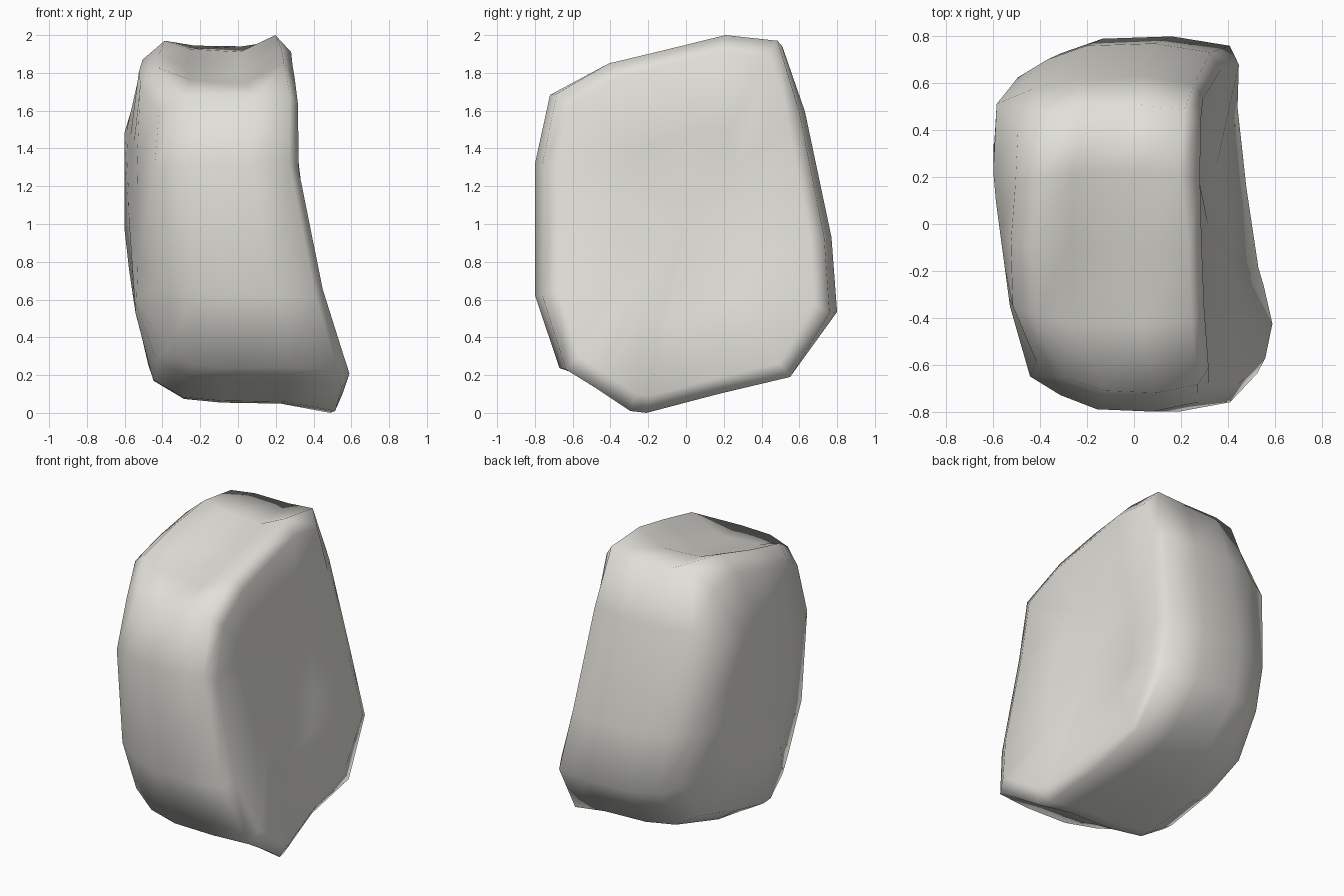
import bpy, bmesh

cube = bpy.data.objects.get("Cube")
if cube:
    bpy.data.objects.remove(cube)


def interp(v, pts):
    """Piecewise linear lookup through (input, output) pairs."""
    if v <= pts[0][0]:
        return pts[0][1]
    for (a, p), (b, q) in zip(pts, pts[1:]):
        if v <= b:
            return p + (q - p) * (v - a) / (b - a)
    return pts[-1][1]


def clamp(v):
    return max(0, min(1, v))


# Side outline of the slab (y, z)
OUTLINE = [(-.8, 1.32), (-.72, 1.69), (-.43, 1.85), (-.1, 1.925), (.22, 2), (.51, 1.97),
           (.63, 1.6), (.77, .93), (.8, .53), (.58, .19), (.18, .1), (-.22, 0), (-.31, .01),
           (-.5, .13), (-.67, .23), (-.8, .62)]

# Limits of the two broad faces
LEFT_Z = [(.06, -.36), (.11, -.42), (.2, -.46), (.45, -.53), (.9, -.6), (1.56, -.6),
          (1.92, -.49), (1.97, -.46)]
LEFT_Y = [(-.75, -.36), (-.69, -.43), (-.42, -.52), (.18, -.6), (.52, -.6), (.67, -.45)]
RIGHT_Z = [(0, .62), (.2, .6), (.61, .47), (1.32, .32), (1.65, .32), (1.92, .28), (2, .24)]
RIGHT_Y = [(-.7, -.02), (-.45, 0), (-.17, -.09), (.4, -.17), (.5, -.16), (.68, -.05)]

# Depth of the hollow along the top
DISH = [(-.43, .1), (-.1, .12), (.22, .08), (.51, .02)]

# Loft stations: position across, inset in y, inset in z
STATIONS = [(0, .45, .5), (0, .15, .13), (.1, .07, .03), (.3, .01, .01), (.65, 0, .01),
            (.94, .04, 0), (1, .12, .09), (.98, .45, .5)]


def place(t, y, z):
    left = max(interp(z, LEFT_Z), interp(y, LEFT_Y))
    # The left corners are trimmed towards the top and bottom
    front = clamp((-y - .3) / .4)
    back = clamp((y - .3) / .3)
    low = clamp((.8 - z) / .6)
    high = clamp((z - 1.4) / .3)
    left += front * (.22 * low + .1 * high) + back * (.14 * low + .05 * high)
    right = interp(z, RIGHT_Z) + interp(y, RIGHT_Y) * clamp(1 - z / 1.9)
    return (left + t * (right - left), y, z)


bm = bmesh.new()
rings = []
for t, iy, iz in STATIONS:
    ring = []
    for y, z in OUTLINE:
        if z > 1.8:                         # hollow between the top ridges
            z -= interp(y, DISH) * clamp(1.6 * (1 - abs(t - .5) / .4))
        if z < .2:                          # lifted underside
            z += .045 * clamp((.94 - t) * 3)
        ring.append(bm.verts.new(place(t, y * (1 - iy / .8), 1 + (z - 1) * (1 - iz))))
    rings.append(ring)

# Skin between stations
n = len(OUTLINE)
for a, b in zip(rings, rings[1:]):
    for i in range(n):
        j = (i + 1) % n
        bm.faces.new((a[i], a[j], b[j], b[i]))

# Broad end faces
for ring, t in ((rings[0], 0), (rings[-1], .98)):
    centre = bm.verts.new(place(t, 0, 1))
    for i in range(n):
        bm.faces.new((ring[i], ring[(i + 1) % n], centre))
bmesh.ops.recalc_face_normals(bm, faces=bm.faces)
for f in bm.faces:
    f.smooth = True

mesh = bpy.data.meshes.new("stone_block")
bm.to_mesh(mesh)
bm.free()
block = bpy.data.objects.new("stone_block", mesh)
bpy.context.collection.objects.link(block)

# Pale warm grey
mat = bpy.data.materials.new("pale_grey")
mat.use_nodes = True
colour = (.75, .74, .69, 1)
mat.diffuse_color = colour
mat.node_tree.nodes["Principled BSDF"].inputs["Base Color"].default_value = colour
mesh.materials.append(mat)
